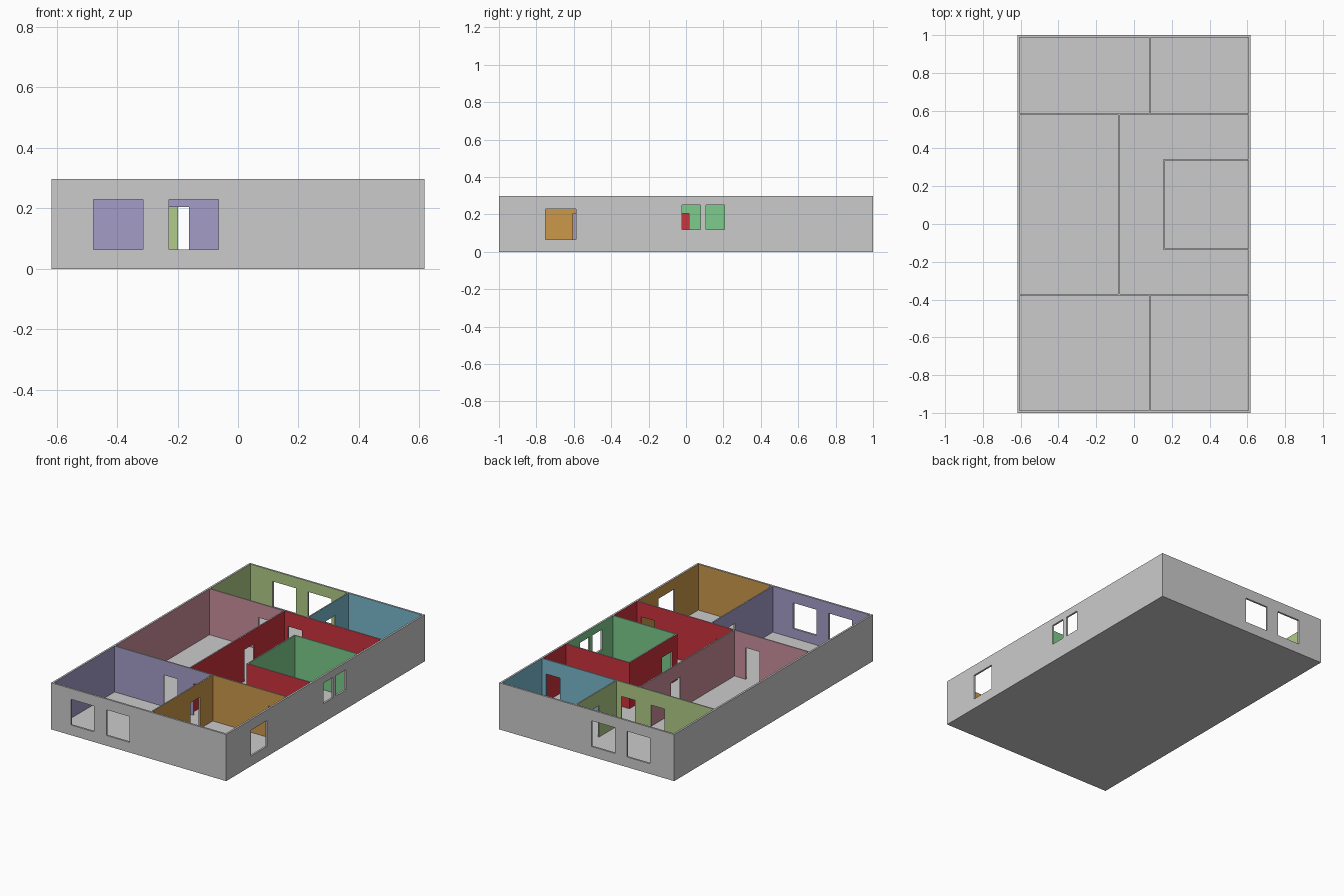
import bpy

if "Cube" in bpy.data.objects:
    bpy.data.objects.remove(bpy.data.objects["Cube"])

# Overall size: outer half extents, wall height, floor thickness, inner wall half thickness
HX, HY, H, FLOOR, T = 0.617, 1.0, 0.297, 0.004, 0.004
IX, IY = HX - 0.012, HY - 0.012          # inside faces of the outer walls
SPLIT, MID = 0.083, -0.079               # x of dividing walls
FRONT, BACK = -0.374, 0.581              # y of cross walls
BX, BY0, BY1 = 0.161, -0.133, 0.341      # small room walls
DOOR_TOP, DOOR_W = 0.205, 0.096

# Rooms: colour plus one or more floor rectangles (x0, x1, y0, y1)
ROOMS = {
    "front_left":  ((0.64, 0.61, 0.78), [(-IX, SPLIT - T, -IY, FRONT - T)]),
    "front_right": ((0.80, 0.60, 0.29), [(SPLIT + T, IX, -IY, FRONT - T)]),
    "mid_left":    ((0.80, 0.56, 0.61), [(-IX, MID - T, FRONT + T, BACK - T)]),
    "back_left":   ((0.69, 0.80, 0.53), [(-IX, SPLIT - T, BACK + T, IY)]),
    "back_right":  ((0.47, 0.72, 0.80), [(SPLIT + T, IX, BACK + T, IY)]),
    "small_room":  ((0.49, 0.80, 0.55), [(BX + T, IX, BY0 + T, BY1 - T)]),
    "hall":        ((0.80, 0.20, 0.24), [(MID + T, BX - T, FRONT + T, BACK - T),
                                         (MID + T, IX, FRONT + T, BY0 - T),
                                         (MID + T, IX, BY1 + T, BACK - T)]),
}


def box(name, x0, x1, y0, y1, z0, z1):
    bpy.ops.mesh.primitive_cube_add(size=1, location=((x0 + x1) / 2, (y0 + y1) / 2, (z0 + z1) / 2))
    ob = bpy.context.object
    ob.name = name
    ob.scale = (x1 - x0, y1 - y0, z1 - z0)
    bpy.ops.object.transform_apply(location=True, rotation=False, scale=True)
    return ob


def srgb(c):
    return [((v + 0.055) / 1.055) ** 2.4 for v in c] + [1]


# Floor slab and solid block for the walls
box("floor", -HX, HX, -HY, HY, 0, FLOOR)
walls = box("walls", -HX, HX, -HY, HY, FLOOR, H)


def cut(x0, x1, y0, y1, z0, z1):
    cutter = box("cutter", x0, x1, y0, y1, z0, z1)
    cutter.hide_render = True
    mod = walls.modifiers.new("cut", "BOOLEAN")
    mod.operation, mod.solver, mod.object = "DIFFERENCE", "EXACT", cutter
    bpy.context.view_layer.objects.active = walls
    bpy.ops.object.modifier_apply(modifier=mod.name)
    bpy.data.objects.remove(cutter)


def opening_x(y, x0, w, z0, z1):
    """Opening in a wall that runs along x."""
    cut(x0, x0 + w, y - 0.02, y + 0.02, z0, z1)


def opening_y(x, y0, w, z0, z1):
    """Opening in a wall that runs along y."""
    cut(x - 0.02, x + 0.02, y0, y0 + w, z0, z1)


# Hollow out the rooms
for colour, rects in ROOMS.values():
    for r in rects:
        cut(*r, -0.1, H + 0.1)

# Windows
for x0 in (-0.478, -0.228):
    opening_x(-HY, x0, 0.164, 0.065, 0.229)
for x0 in (-0.447, -0.198):
    opening_x(HY, x0, 0.164, 0.065, 0.229)
opening_y(HX, -0.75, 0.162, 0.065, 0.229)
for y0 in (-0.021, 0.107):
    opening_y(HX, y0, 0.098, 0.12, 0.25)

# Doors
for y in (FRONT, BACK):
    for x0 in (-0.258, -0.05, 0.48):
        opening_x(y, x0, DOOR_W, -0.1, DOOR_TOP)
for x, y0 in ((SPLIT, -0.605), (SPLIT, 0.764), (MID, 0.174), (BX, -0.081)):
    opening_y(x, y0, DOOR_W, -0.1, DOOR_TOP)

# Paint the inside face of each room
mesh = walls.data
mesh.materials.clear()
mesh.materials.append(None)
for i, (name, (colour, rects)) in enumerate(ROOMS.items(), 1):
    mat = bpy.data.materials.new(name + "_paint")
    mat.diffuse_color = srgb(colour)
    mat.use_nodes = True
    mat.node_tree.nodes["Principled BSDF"].inputs["Base Color"].default_value = mat.diffuse_color
    mesh.materials.append(mat)
    for p in mesh.polygons:
        if abs(p.normal.z) < 0.5:
            q = p.center + p.normal * 0.002
            if any(x0 < q.x < x1 and y0 < q.y < y1 for x0, x1, y0, y1 in rects):
                p.material_index = i
